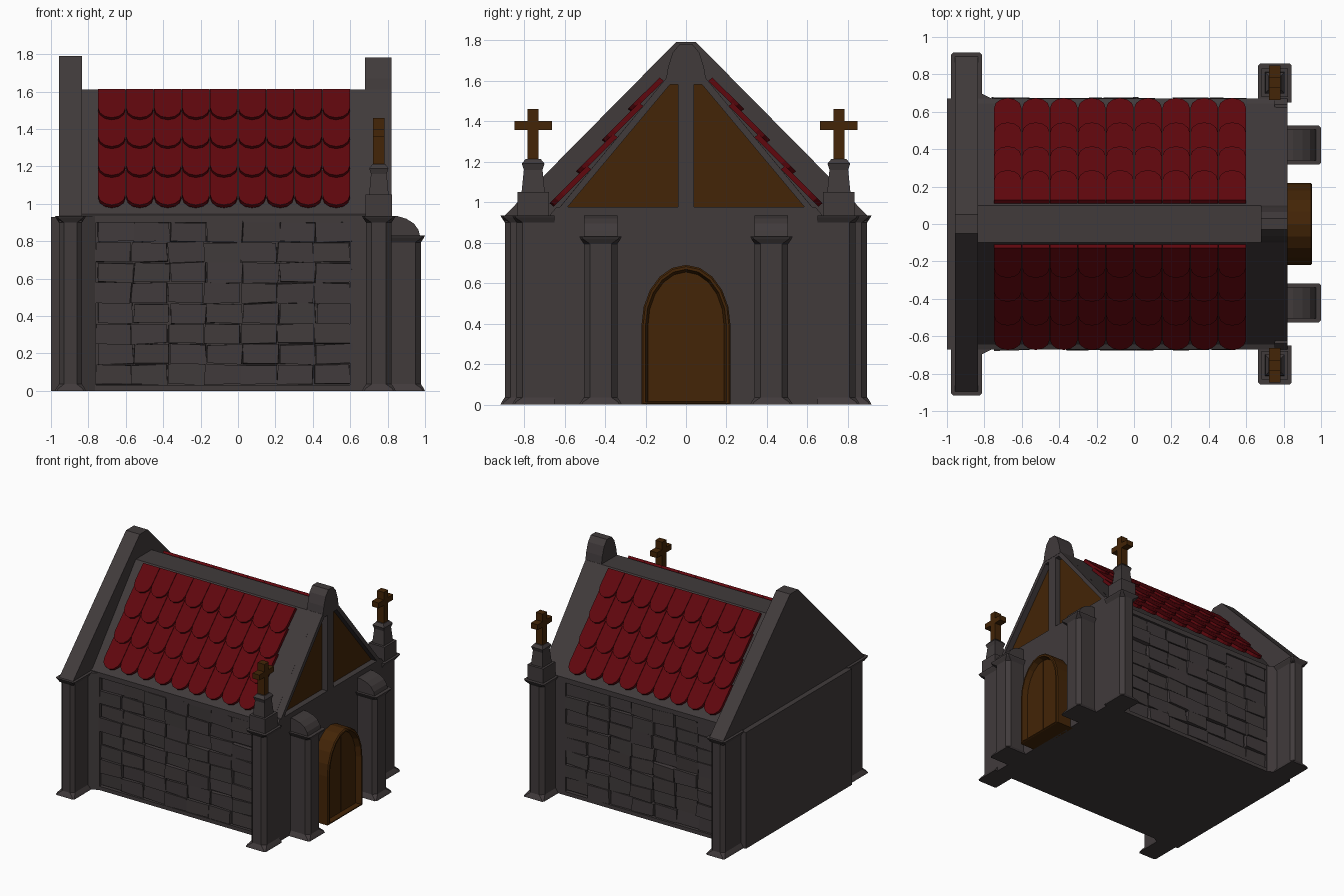
import bpy, bmesh, random
from math import sin, cos, pi
from mathutils import Vector

if "Cube" in bpy.data.objects:
    bpy.data.objects.remove(bpy.data.objects["Cube"])

random.seed(4)


def material(name, rgb):
    m = bpy.data.materials.new(name)
    m.diffuse_color = (*rgb, 1)
    m.use_nodes = True
    m.node_tree.nodes["Principled BSDF"].inputs["Base Color"].default_value = m.diffuse_color
    return m


STONE = material("stone", (0.052, 0.043, 0.044))
TILE = material("red_tile", (0.115, 0.002, 0.004))
WOOD = material("wood", (0.056, 0.018, 0.002))


def loft(bm, rings):
    """Skin a list of equal-length point rings and cap both ends."""
    vs = [[bm.verts.new(p) for p in r] for r in rings]
    n = len(vs[0])
    for a, b in zip(vs, vs[1:]):
        for i in range(n):
            j = (i + 1) % n
            bm.faces.new((a[i], a[j], b[j], b[i]))
    bm.faces.new(vs[0][::-1])
    bm.faces.new(vs[-1])


def finish(name, bm, mat=STONE):
    bmesh.ops.recalc_face_normals(bm, faces=bm.faces[:])
    me = bpy.data.meshes.new(name)
    bm.to_mesh(me)
    bm.free()
    me.materials.append(mat)
    ob = bpy.data.objects.new(name, me)
    bpy.context.collection.objects.link(ob)
    return ob


def part(name, rings, mat=STONE):
    bm = bmesh.new()
    loft(bm, rings)
    return finish(name, bm, mat)


def box_rings(x0, x1, y0, y1, z0, z1, jit=0.0):
    j = lambda: random.uniform(-jit, jit)
    return [[(x + j(), y + j() * 0.7, z + j()) for x, y in
             ((x0, y0), (x1, y0), (x1, y1), (x0, y1))] for z in (z0, z1)]


def slab(name, yz, x0, x1, mat=STONE):
    """Profile in y,z pushed along x."""
    return part(name, [[(x, y, z) for y, z in yz] for x in (x0, x1)], mat)


def mirrored(half):
    """Complete a right-hand y,z profile with its mirror image."""
    return half + [(-y, z) for y, z in reversed(half)]


def column(name, place, w, d, top, c=0.03):
    """Chamfered pilaster with flared foot and head; place maps (u, v, z) to 3D."""
    rings = []
    for z, f in ((0, 0.022), (0.012, 0.016), (0.036, 0), (top - 0.036, 0),
                 (top - 0.012, 0.016), (top, 0.022)):
        a, b = w + f, d + f
        cc = c if f == 0 else 0.012
        sec = [(-a, 0), (-a, b - cc), (-a + cc, b), (a - cc, b), (a, b - cc), (a, 0)]
        rings.append([place(u, v, z) for u, v in sec])
    part(name, rings)


# Main body with roof, side walls set back for the bricks
slab("body", mirrored([(0.64, 0), (0.64, 0.9), (0.67, 0.9), (0.67, 0.94),
                       (0.645, 0.95), (0.1, 1.61)]), -0.84, 0.6)
solid = [(0.67, 0), (0.67, 0.94), (0.645, 0.95)]
slab("front_bay", mirrored(solid + [(0.1, 1.61)]), 0.6, 0.76)
slab("rear_bay", mirrored(solid), -0.84, -0.76)
slab("plinth", mirrored([(0.67, 0), (0.67, 0.03)]), -0.78, 0.62)

# Back gable rising above the roof, with the back wall standing proud below it
slab("back_gable", mirrored([(0.895, 0.9), (0.895, 0.935), (0.05, 1.79)]), -0.957, -0.835)
slab("back_wall", mirrored([(0.67, 0), (0.67, 0.93)]), -1.0, -0.83)

# Front wall and gable frame around two sunken timber panels
slab("front_wall", mirrored([(0.67, 0), (0.67, 0.94), (0.64, 0.975)]), 0.75, 0.82)
for s, side in ((1, "left"), (-1, "right")):
    slab("gable_rake_" + side, [(s * y, z) for y, z in
         ((0.64, 0.955), (0.1, 1.61), (0.08, 1.58), (0.59, 0.97))], 0.75, 0.82)
    slab("gable_panel_" + side, [(s * y, z) for y, z in
         ((0.6, 0.965), (0.08, 1.59), (0.03, 1.59), (0.03, 0.965))], 0.74, 0.772, WOOD)
slab("gable_post", mirrored([(0.04, 0.97), (0.04, 1.59)]), 0.75, 0.82)
slab("gable_top", mirrored([(0.08, 1.58), (0.1, 1.61)]), 0.75, 0.82)
slab("gable_finial", mirrored([(0.1, 1.6), (0.088, 1.67), (0.065, 1.74), (0.03, 1.782)]),
     0.68, 0.822)

# Roof tiles: rounded plates in overlapping rows
down, out = Vector((0.637, -0.771)), Vector((0.771, 0.637))
for s, side in ((1, "back"), (-1, "front")):
    bm = bmesh.new()
    for end in (0.235, 0.435, 0.635, 0.84):
        start = max(0.015, end - 0.26)
        for col in range(9):
            cx, w = -0.675 + 0.15 * col, 0.0735
            outline = [(-w, start)] + [(-w * cos(pi * k / 6), end - 0.075 + 0.075 * sin(pi * k / 6))
                                       for k in range(7)] + [(w, start)]
            rings = []
            for h in (0.0, 0.026):
                ring = []
                for u, t in outline:
                    lift = h + 0.024 * (t - start) / (end - start)
                    p = Vector((0.1, 1.61)) + down * t + out * lift
                    ring.append((cx + u, s * p.x, p.y))
                rings.append(ring)
            loft(bm, rings)
    finish("roof_tiles_" + side, bm, TILE)

# Side wall bricks with uneven faces
for s, side in ((1, "back"), (-1, "front")):
    bm = bmesh.new()
    for row in range(8):
        z0 = 0.035 + row * 0.109
        shift = 0.006 if row % 2 else -0.006
        for col in range(7):
            x0 = -0.757 + col * 0.195 + shift
            y = random.uniform(0.648, 0.676)
            loft(bm, box_rings(max(x0, -0.76), min(x0 + 0.19, 0.607),
                               s * 0.62, s * y, z0, z0 + 0.104, 0.006))
    finish("bricks_" + side, bm)

# Corner columns, entrance pilasters, pinnacles and crosses
for s, side in ((1, "left"), (-1, "right")):
    column("back_column_" + side,
           lambda u, v, z: (-0.896 + u, s * (0.66 + v), z), 0.061, 0.235, 0.935, 0.027)
    part("back_fillet_" + side, [[(x, s * y, z) for x, y in
         ((-0.84, 0.65), (-0.84, 0.71), (-0.82, 0.70), (-0.765, 0.672), (-0.765, 0.65))]
         for z in (0, 0.935)])
    column("front_column_" + side,
           lambda u, v, z: (0.753 + u, s * (0.65 + v), z), 0.068, 0.187, 0.935)

    column("entrance_pilaster_" + side,
           lambda u, v, z: (0.8 + v, s * 0.422 + u, z), 0.083, 0.178, 0.83)
    cap = [(0.8, 0.82), (0.975, 0.82), (0.965, 0.86), (0.94, 0.895),
           (0.9, 0.92), (0.85, 0.935), (0.8, 0.935)]
    part("pilaster_cap_" + side,
         [[(x, s * 0.422 + u, z) for x, z in cap] for u in (-0.083, 0.083)])

    yc = s * 0.755
    part("pinnacle_" + side, [[(0.753 + a * r, yc + b * r * 1.1, z) for a, b in
         ((-1, -1), (1, -1), (1, 1), (-1, 1))] for r, z in
         ((0.07, 0.92), (0.07, 1.05), (0.052, 1.05), (0.042, 1.16), (0.051, 1.19), (0.034, 1.213))])
    bm = bmesh.new()
    loft(bm, box_rings(0.722, 0.782, yc - 0.027, yc + 0.027, 1.2, 1.46))
    for a, b in ((-0.092, -0.027), (0.027, 0.092)):
        loft(bm, box_rings(0.722, 0.782, yc + a, yc + b, 1.357, 1.4))
    finish("cross_" + side, bm, WOOD)


# Arched door with raised frame and sunken leaf
def arch(x, w, top, foot):
    pts = [(w * cos(pi * k / 10), 0.39 + (top - 0.39) * sin(pi * k / 10)) for k in range(11)]
    return [(x, y, z) for y, z in [(w, foot)] + pts + [(-w, foot)]]


part("door", [arch(0.8, 0.22, 0.69, 0), arch(0.945, 0.22, 0.69, 0), arch(0.953, 0.212, 0.682, 0.004),
              arch(0.953, 0.2, 0.668, 0.012), arch(0.91, 0.188, 0.655, 0.015)], WOOD)
slab("door_seam", mirrored([(0.004, 0.02), (0.004, 0.65)]), 0.905, 0.914, WOOD)
